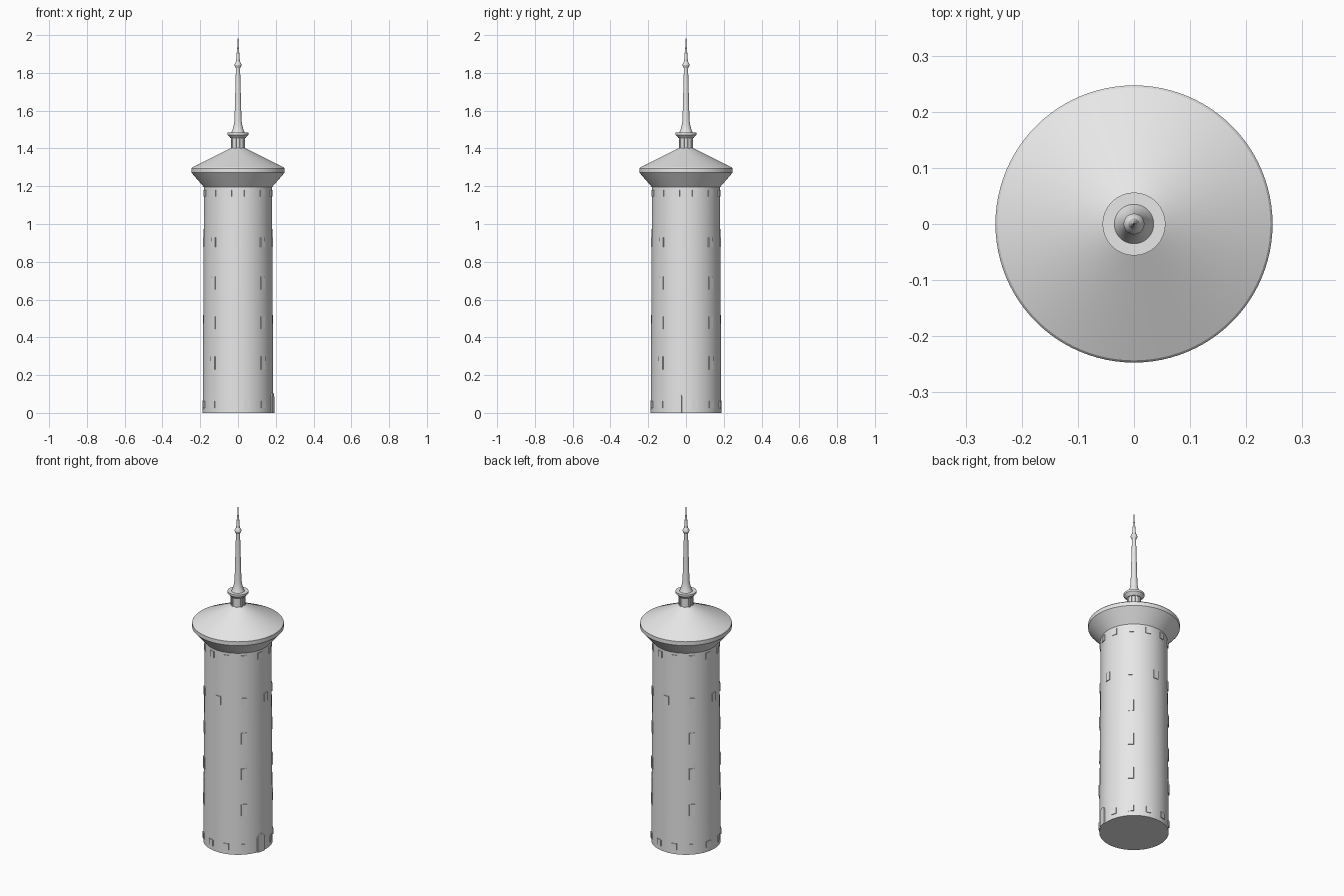
import bpy, bmesh, math
from mathutils import Matrix, Vector

if "Cube" in bpy.data.objects:
    bpy.data.objects.remove(bpy.data.objects["Cube"])

stone = bpy.data.materials.new("pale grey")
stone.diffuse_color = (0.8, 0.8, 0.8, 1)
stone.use_nodes = True
stone.node_tree.nodes["Principled BSDF"].inputs["Base Color"].default_value = stone.diffuse_color


def finish(name, bm, smooth=True):
    bmesh.ops.recalc_face_normals(bm, faces=bm.faces)
    me = bpy.data.meshes.new(name)
    bm.to_mesh(me)
    bm.free()
    me.materials.append(stone)
    ob = bpy.data.objects.new(name, me)
    bpy.context.collection.objects.link(ob)
    if smooth:
        bpy.ops.object.select_all(action='DESELECT')
        ob.select_set(True)
        bpy.context.view_layer.objects.active = ob
        bpy.ops.object.shade_smooth_by_angle(angle=math.radians(25))
    return ob


def lathe(name, profile, sides=96):
    """Revolve (radius, z) points around z and cap both ends."""
    bm = bmesh.new()
    rings = []
    for r, z in profile:
        rings.append([bm.verts.new((r * math.cos(2 * math.pi * i / sides),
                                    r * math.sin(2 * math.pi * i / sides), z))
                      for i in range(sides)])
    for a, b in zip(rings, rings[1:]):
        for i in range(sides):
            j = (i + 1) % sides
            bm.faces.new((a[i], a[j], b[j], b[i]))
    bm.faces.new(rings[0])
    bm.faces.new(rings[-1])
    return finish(name, bm)


def wall_radius(z):
    return 0.187 - 0.007 * z / 1.2


def plate(bm, outline, angle, radius, back=0.012, front=0.004):
    """Extrude an (x, z) outline outward from the wall; angle 0 is the front."""
    rot = Matrix.Rotation(math.radians(angle), 3, 'Z')
    inner = [bm.verts.new(rot @ Vector((x, -(radius - back), z))) for x, z in outline]
    outer = [bm.verts.new(rot @ Vector((x, -(radius + front), z))) for x, z in outline]
    bm.faces.new(inner)
    bm.faces.new(outer)
    n = len(outline)
    for i in range(n):
        j = (i + 1) % n
        bm.faces.new((inner[i], inner[j], outer[j], outer[i]))


def window_row(name, z, w, h, angles):
    bm = bmesh.new()
    box = [(-w / 2, z - h / 2), (w / 2, z - h / 2), (w / 2, z + h / 2), (-w / 2, z + h / 2)]
    for a in angles:
        plate(bm, box, a, wall_radius(z))
    finish(name, bm, False)


# Shaft, flared eaves and conical roof
lathe("tower_shaft", [(0.187, 0), (0.180, 1.2)])
lathe("roof", [(0.180, 1.195), (0.247, 1.272), (0.247, 1.295), (0.243, 1.30), (0.037, 1.402)])

# Lantern neck with small pillars, and its collar
lathe("lantern_neck", [(0.034, 1.395), (0.034, 1.465)], 48)
bm = bmesh.new()
for k in range(8):
    plate(bm, [(-0.005, 1.395), (0.005, 1.395), (0.005, 1.465), (-0.005, 1.465)],
          22.5 + 45 * k, 0.036, 0.008, 0.003)
finish("lantern_pillars", bm, False)
lathe("lantern_collar", [(0.040, 1.455), (0.046, 1.462), (0.056, 1.472), (0.056, 1.484)], 64)

# Spire with a bead and needle tip
lathe("spire", [(0.037, 1.48), (0.030, 1.495), (0.023, 1.52), (0.0185, 1.55),
                (0.011, 1.825), (0.016, 1.833), (0.0185, 1.842), (0.016, 1.851),
                (0.010, 1.86), (0.005, 1.93), (0.003, 1.94), (0.0006, 2.0)], 48)

# Window rows
ring12 = [15 + 30 * k for k in range(12)]
window_row("top_windows", 1.163, 0.03, 0.036, ring12)
window_row("upper_windows", 0.903, 0.03, 0.05, [45 * k for k in range(8)])
for n, z in enumerate((0.265, 0.477, 0.688)):
    window_row("tall_windows_%d" % (n + 1), z, 0.03, 0.068, [45 + 90 * k for k in range(4)])
window_row("base_windows", 0.045, 0.03, 0.036, [a for a in ring12 if a != 75])

# Arched door on the right side
hw, spring = 0.024, 0.082
arch = [(hw * math.cos(math.pi * i / 14), spring + hw * math.sin(math.pi * i / 14))
        for i in range(15)]
bm = bmesh.new()
plate(bm, [(-hw, 0), (hw, 0)] + arch, 76, 0.187, 0.015, 0.005)
finish("door", bm, False)
